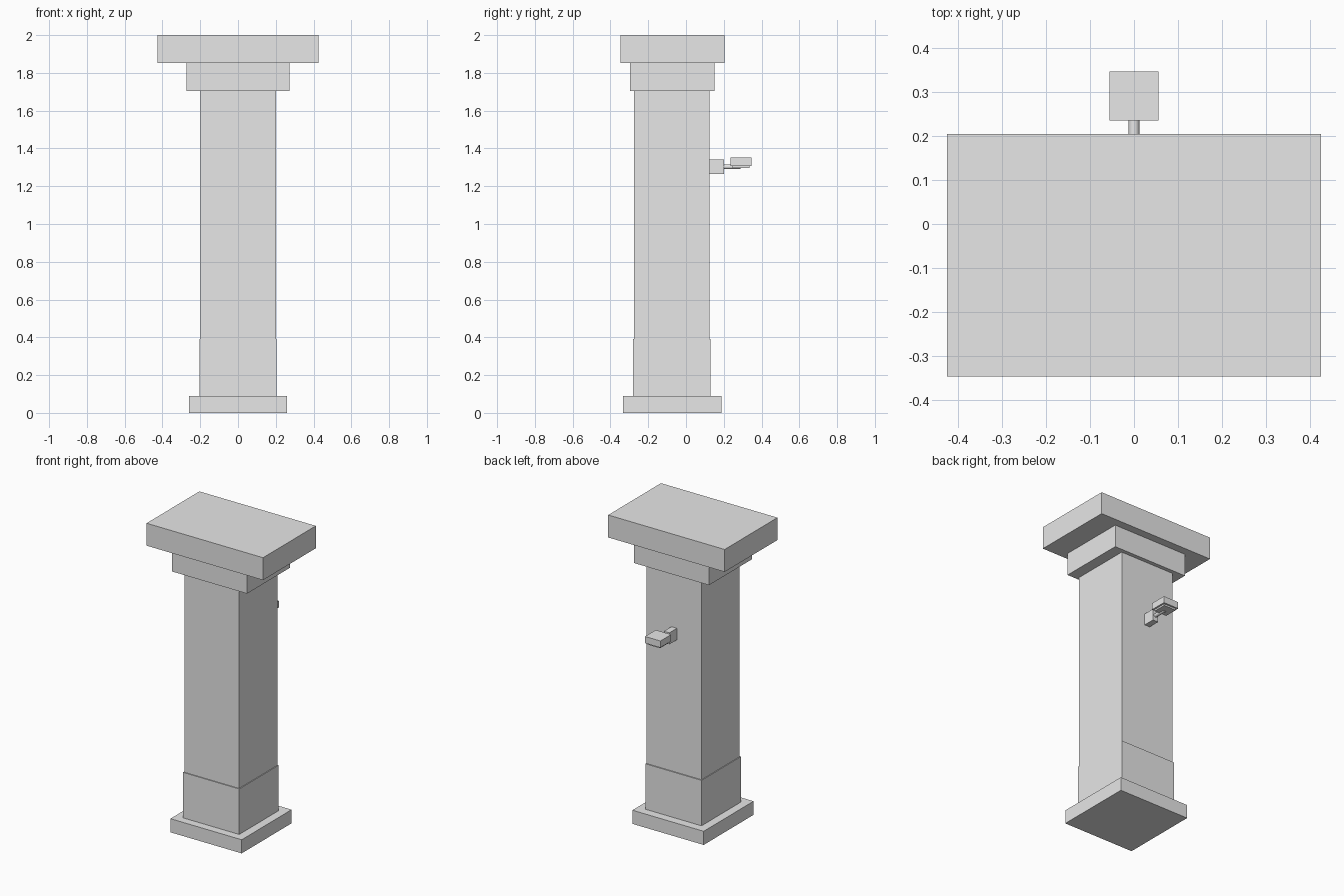
import bpy
import math

cube = bpy.data.objects.get("Cube")
if cube:
    bpy.data.objects.remove(cube, do_unlink=True)

# Single plain grey
GREY = (0.8, 0.8, 0.8, 1.0)
stone = bpy.data.materials.new("plain_grey")
stone.use_nodes = True
stone.diffuse_color = GREY
stone.node_tree.nodes["Principled BSDF"].inputs["Base Color"].default_value = GREY


def box(name, width, y0, y1, z0, z1):
    """Block centred on x = 0, given its depth and height ranges."""
    bpy.ops.mesh.primitive_cube_add(size=1, location=(0, (y0 + y1) / 2, (z0 + z1) / 2))
    ob = bpy.context.object
    ob.name = name
    ob.scale = (width, y1 - y0, z1 - z0)
    bpy.ops.object.transform_apply(location=False, rotation=False, scale=True)
    ob.data.materials.append(stone)
    return ob


# Pillar, from the floor up
box("base_slab", 0.52, -0.333, 0.187, 0, 0.09)
box("plinth", 0.41, -0.28, 0.131, 0.09, 0.39)
box("shaft", 0.4, -0.274, 0.124, 0.39, 1.703)
box("capital", 0.546, -0.296, 0.15, 1.703, 1.852)
box("top_slab", 0.85, -0.346, 0.204, 1.852, 2.0)

# Bracket on the back with its small tray
box("wall_bracket", 0.04, 0.124, 0.202, 1.265, 1.341)
box("tray_underplate", 0.09, 0.247, 0.336, 1.297, 1.308)
box("tray_block", 0.112, 0.235, 0.347, 1.308, 1.352)

# Round arm joining the bracket to the tray
bpy.ops.mesh.primitive_cylinder_add(vertices=16, radius=0.0125, depth=0.088,
                                    location=(0, 0.244, 1.303),
                                    rotation=(math.pi / 2, 0, 0))
arm = bpy.context.object
arm.name = "bracket_arm"
arm.data.materials.append(stone)
bpy.ops.object.shade_smooth_by_angle()
